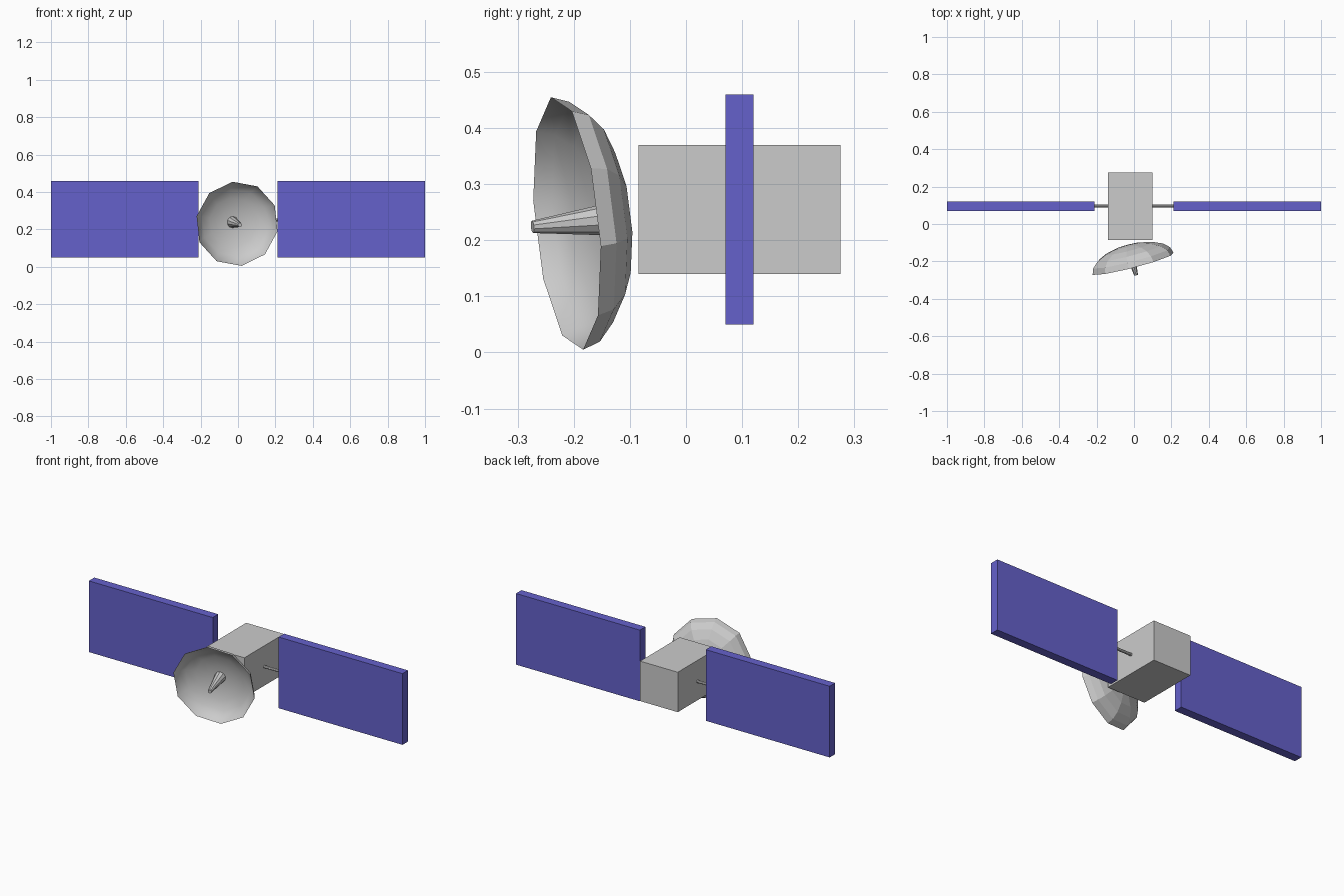
import bpy, bmesh, math
from mathutils import Vector, Matrix

if "Cube" in bpy.data.objects:
    bpy.data.objects.remove(bpy.data.objects["Cube"])

blue = bpy.data.materials.new("panel_blue")
blue.diffuse_color = (0.13, 0.12, 0.6, 1)
blue.use_nodes = True
blue.node_tree.nodes["Principled BSDF"].inputs["Base Color"].default_value = blue.diffuse_color


def finish(name, bm, mat=None):
    me = bpy.data.meshes.new(name)
    bm.to_mesh(me)
    bm.free()
    ob = bpy.data.objects.new(name, me)
    bpy.context.collection.objects.link(ob)
    if mat:
        me.materials.append(mat)
    return ob


def box(name, lo, hi, mat=None):
    lo, hi = Vector(lo), Vector(hi)
    bm = bmesh.new()
    bmesh.ops.create_cube(bm, size=1, matrix=Matrix.Translation((lo + hi) / 2)
                          @ Matrix.Diagonal((*(hi - lo), 1)))
    return finish(name, bm, mat)


def cone(name, a, b, r1, r2, sides):
    a, b = Vector(a), Vector(b)
    d = b - a
    bm = bmesh.new()
    bmesh.ops.create_cone(bm, cap_ends=True, segments=sides, radius1=r1, radius2=r2,
                          depth=d.length, matrix=Matrix.Translation((a + b) / 2)
                          @ d.to_track_quat('Z', 'Y').to_matrix().to_4x4())
    return finish(name, bm)


# Main body
box("body", (-0.14, -0.085, 0.14), (0.10, 0.275, 0.37))

# Solar panels and the rods that carry them
for side, s in (("left", -1), ("right", 1)):
    xs = sorted((s * 0.21, s * 1.0))
    box(side + "_solar_panel", (xs[0], 0.07, 0.05), (xs[1], 0.12, 0.46), blue)
    cone(side + "_panel_rod", (s * 0.08, 0.097, 0.25), (s * 0.22, 0.097, 0.25),
         0.008, 0.008, 8)

# Tilted dish: faceted outer bowl, smooth inner bowl, sharing one rim
centre = Vector((-0.005, -0.212, 0.23))
n = Vector((0.26, -1, -0.1)).normalized()
u = (Vector((1, 0, 0)) - n * n.x).normalized()
v = n.cross(u)
R, SIDES, STEPS = 0.228, 10, 5


def ring(bm, lat, radius, depth):
    out = []
    for k in range(SIDES):
        t = math.radians(96.3) + k * math.tau / SIDES
        p = centre + (u * math.cos(t) + v * math.sin(t)) * radius * math.cos(lat)
        out.append(bm.verts.new(p - n * depth * math.sin(lat)))
    return out


bm = bmesh.new()
rim = ring(bm, 0, R, 0)
for radius, depth, inner in ((R, 0.104, False), (R - 0.003, 0.099, True)):
    prev = rim
    apex = bm.verts.new(centre - n * depth)
    for i in range(1, STEPS + 1):
        cur = ring(bm, i * math.pi / 2 / STEPS, radius, depth) if i < STEPS else None
        for k in range(SIDES):
            j = (k + 1) % SIDES
            loop = [prev[k], prev[j]] + ([cur[j], cur[k]] if cur else [apex])
            f = bm.faces.new(loop if inner else loop[::-1])
            f.smooth = inner
        prev = cur
for f in bm.faces:
    f.normal_update()
for e in rim:
    for edge in e.link_edges:
        if edge.other_vert(e) in rim:
            edge.smooth = False
finish("dish", bm)

# Feed horn in the middle of the dish
cone("feed_horn", centre - n * 0.094, centre + n * 0.064, 0.031, 0.011, 10)
